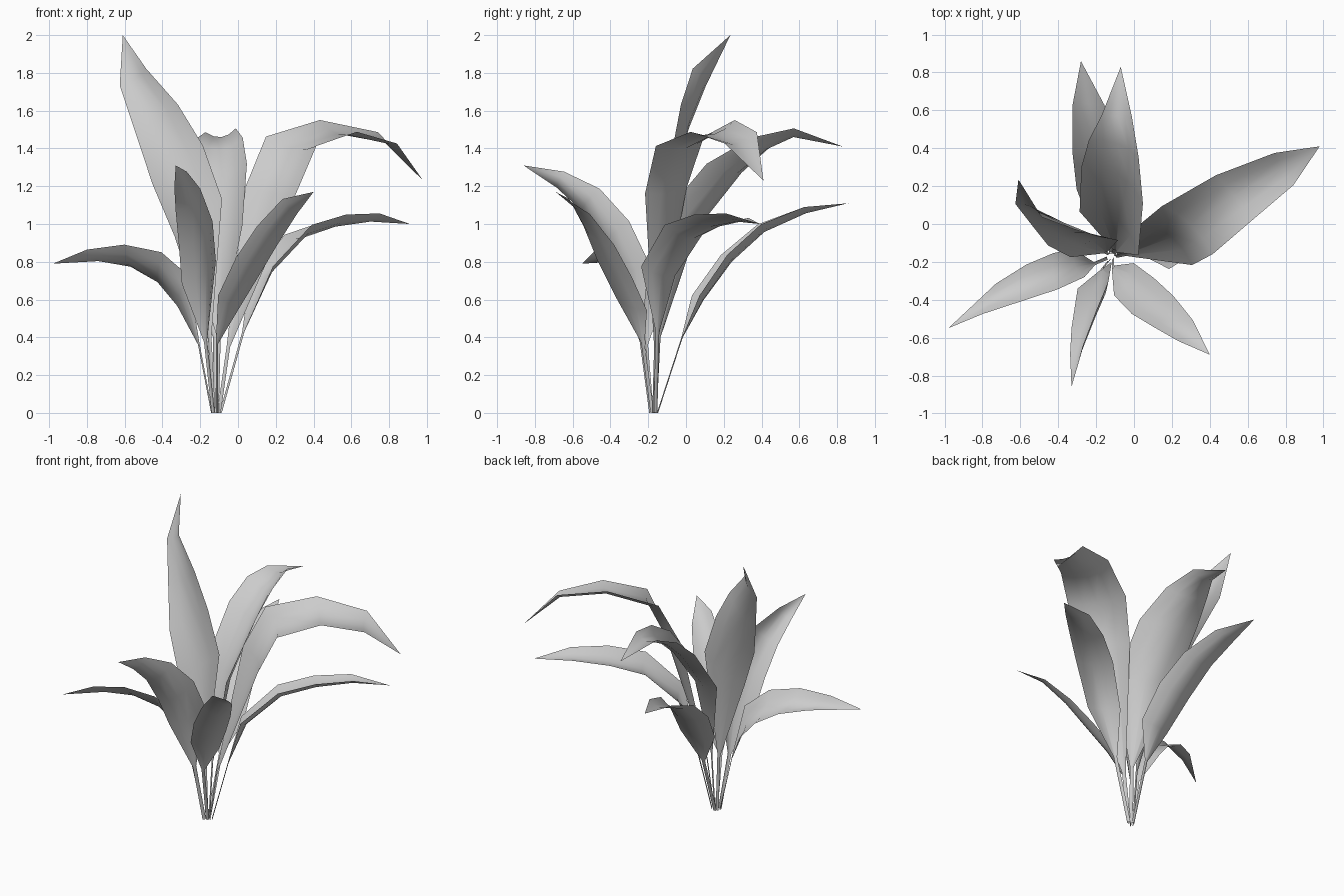
import bpy, bmesh
from mathutils import Vector

PROFILE = [1.0, 1.25, 1.25, 1.0]
ACROSS = [-1, -0.5, 0, 0.5, 1]


def leaf(name, path, side_a, side_b, cup=0.28):
    """Leaf on a midline: base, stem top, four blade rows, tip.
    side_a / side_b are half-width vectors of the first and last blade row,
    cup is the depth of the trough across the blade."""
    pts = [Vector(p) for p in path]
    a, b = Vector(side_a), Vector(side_b)
    thin = a.normalized() * 0.012
    sides = [thin, thin]
    sides += [a.lerp(b, i / 3) * PROFILE[i] for i in range(4)]
    bm = bmesh.new()
    rows = []
    for i, (p, s) in enumerate(zip(pts, sides)):
        tangent = pts[i + 1] - pts[max(i - 1, 0)]
        up = tangent.cross(s).normalized() * s.length * cup
        rows.append([bm.verts.new(p + s * t + up * (t * t - 0.55)) for t in ACROSS])
    # strips of quads, closed by a fan at the tip
    for r, q in zip(rows, rows[1:]):
        for j in range(4):
            bm.faces.new((r[j], q[j], q[j + 1], r[j + 1]))
    tip = bm.verts.new(pts[-1])
    for j in range(4):
        bm.faces.new((rows[-1][j], tip, rows[-1][j + 1]))
    for f in bm.faces:
        f.smooth = True
    for v in bm.verts:
        v.co.z = max(v.co.z, 0)
    mesh = bpy.data.meshes.new(name)
    bm.to_mesh(mesh)
    bm.free()
    obj = bpy.data.objects.new(name, mesh)
    bpy.context.collection.objects.link(obj)
    return obj


# large arching leaf, right
leaf("leaf_right_upper",
     [(-.10, -.17, 0), (-.05, -.16, .35), (.185, -.09, 1.17), (.29, -.02, 1.42),
      (.53, .145, 1.50), (.785, .29, 1.445), (.98, .41, 1.23)],
     (-.135, .11, .015), (-.05, .085, .03))

# lower leaf beneath it
leaf("leaf_right_lower",
     [(-.09, -.16, 0), (.03, -.15, .43), (.14, -.14, .74), (.33, -.01, .95),
      (.51, .13, 1.01), (.70, .27, 1.03), (.91, .39, 1.0)],
     (-.06, .09, -.025), (-.05, .06, -.012), 0.4)

# two leaves at the back, the upper one twisting along its length
leaf("leaf_back_upper",
     [(-.11, -.16, 0), (-.10, -.14, .40), (-.11, -.02, .98), (-.10, .23, 1.29),
      (-.10, .41, 1.425), (-.09, .57, 1.48), (-.07, .83, 1.41)],
     (-.155, .115, 0), (-.08, 0, -.01), 0.45)
leaf("leaf_back_lower",
     [(-.12, -.15, 0), (-.12, -.02, .40), (-.13, .07, .61), (-.17, .22, .82),
      (-.205, .40, .98), (-.24, .63, 1.075), (-.28, .86, 1.11)],
     (-.12, -.02, 0), (-.085, 0, 0), 0.4)

# tallest upright leaf, left
leaf("leaf_tall",
     [(-.13, -.16, 0), (-.15, -.15, .40), (-.215, -.11, 1.03), (-.32, -.07, 1.31),
      (-.425, 0, 1.55), (-.55, .08, 1.775), (-.61, .235, 2.0)],
     (-.125, -.045, -.10), (-.07, .035, -.045))

# low spreading leaf, left
leaf("leaf_left",
     [(-.14, -.18, 0), (-.21, -.21, .37), (-.30, -.215, .64), (-.42, -.26, .76),
      (-.585, -.32, .82), (-.76, -.40, .825), (-.98, -.55, .79)],
     (.03, -.075, .08), (-.035, -.08, .03))

# two leaves at the front
leaf("leaf_front",
     [(-.13, -.19, 0), (-.17, -.24, .38), (-.19, -.29, .74), (-.205, -.385, .94),
      (-.25, -.515, 1.12), (-.295, -.67, 1.23), (-.33, -.86, 1.31)],
     (.09, .07, .06), (.033, .02, .042), 0.45)
leaf("leaf_front_right",
     [(-.11, -.18, 0), (-.11, -.23, .37), (-.045, -.30, .575), (.055, -.39, .76),
      (.16, -.47, .93), (.275, -.57, 1.085), (.40, -.69, 1.17)],
     (.052, .085, -.04), (.038, .055, -.04))
